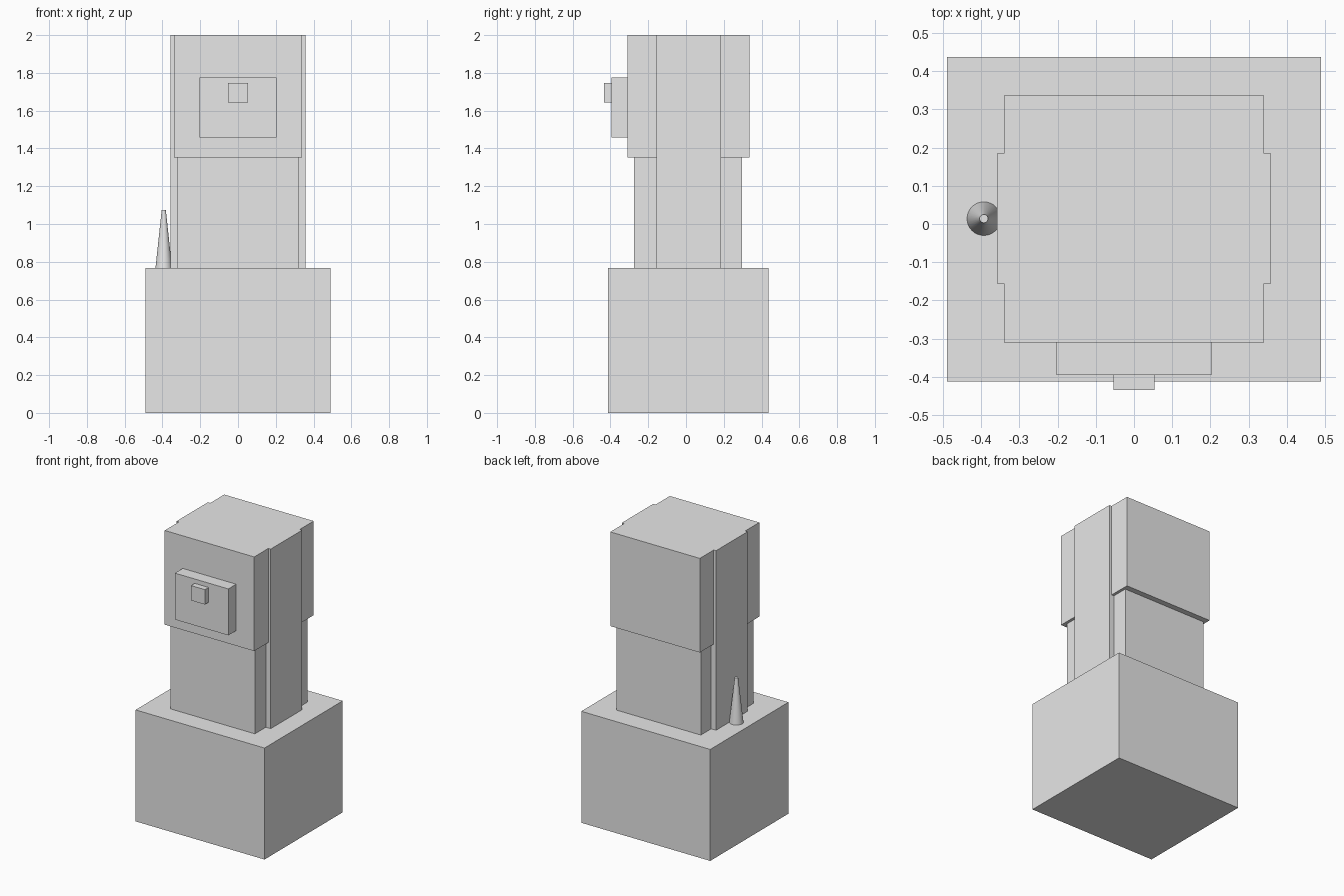
import bpy
import math

cube = bpy.data.objects.get("Cube")
if cube:
    bpy.data.objects.remove(cube, do_unlink=True)

# Single plain grey used on every part
grey = bpy.data.materials.new("plain grey")
grey.use_nodes = True
colour = (0.8, 0.8, 0.8, 1.0)
grey.diffuse_color = colour
grey.node_tree.nodes["Principled BSDF"].inputs["Base Color"].default_value = colour


def block(name, half_width, y_range, z_range):
    """Box centred on x, given its depth and height limits."""
    (y0, y1), (z0, z1) = y_range, z_range
    bpy.ops.mesh.primitive_cube_add(size=1, location=(0, (y0 + y1) / 2, (z0 + z1) / 2))
    part = bpy.context.object
    part.name = name
    part.scale = (2 * half_width, y1 - y0, z1 - z0)
    bpy.ops.object.transform_apply(location=False, rotation=False, scale=True)
    part.data.materials.append(grey)
    return part


BASE_TOP, HEAD_BOTTOM, TOP = 0.766, 1.353, 2.0

# Pedestal and the stacked tower
block("base", 0.49, (-0.412, 0.437), (0, BASE_TOP))
block("lower_tower", 0.321, (-0.275, 0.297), (BASE_TOP, HEAD_BOTTOM))
block("head", 0.34, (-0.31, 0.336), (HEAD_BOTTOM, TOP))

# Full-height spine standing proud of both sides
block("side_spine", 0.358, (-0.156, 0.185), (BASE_TOP, TOP))

# Stepped panel on the front of the head
block("front_panel", 0.203, (-0.395, -0.31), (1.457, 1.776))
block("front_knob", 0.053, (-0.435, -0.395), (1.644, 1.746))

# Tapered spike beside the right side
SPIKE_TOP = 1.074
bpy.ops.mesh.primitive_cone_add(
    vertices=32, radius1=0.044, radius2=0.011, depth=SPIKE_TOP - BASE_TOP,
    location=(-0.393, 0.014, (BASE_TOP + SPIKE_TOP) / 2))
spike = bpy.context.object
spike.name = "side_spike"
spike.data.materials.append(grey)
bpy.ops.object.shade_smooth_by_angle(angle=math.radians(30))
